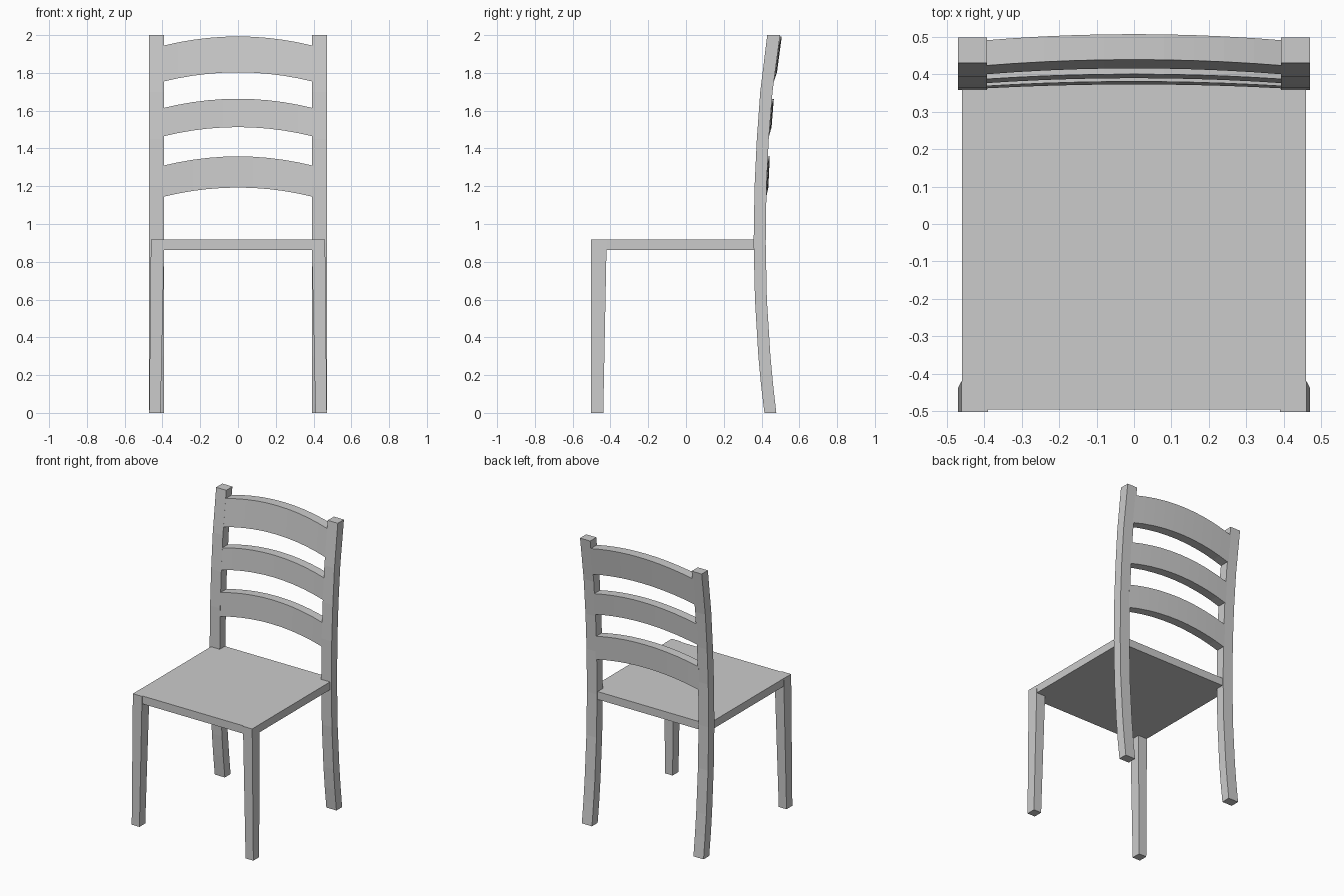
import bpy

if "Cube" in bpy.data.objects:
    bpy.data.objects.remove(bpy.data.objects["Cube"])

# Side curve of the back posts: (z, front y, back y)
POST = [(0, .415, .478), (.15, .397, .461), (.3, .383, .447), (.6, .365, .428),
        (.9, .358, .422), (1.2, .363, .426), (1.45, .375, .438),
        (1.7, .393, .458), (2, .43, .498)]


def loft(name, rings):
    """Skin a closed solid through a list of four-cornered sections."""
    verts = [p for ring in rings for p in ring]
    faces = [(0, 1, 2, 3), tuple(len(verts) - k for k in (1, 2, 3, 4))]
    for i in range(len(rings) - 1):
        a, b = 4 * i, 4 * i + 4
        for k in range(4):
            n = (k + 1) % 4
            faces.append((a + n, a + k, b + k, b + n))
    mesh = bpy.data.meshes.new(name)
    mesh.from_pydata(verts, [], faces)
    mesh.validate()
    obj = bpy.data.objects.new(name, mesh)
    bpy.context.collection.objects.link(obj)
    bpy.context.view_layer.objects.active = obj
    bpy.ops.object.mode_set(mode='EDIT')
    bpy.ops.mesh.select_all(action='SELECT')
    bpy.ops.mesh.normals_make_consistent(inside=False)
    bpy.ops.object.mode_set(mode='OBJECT')
    return obj


def rect(x0, x1, y0, y1, z):
    return [(x0, y0, z), (x1, y0, z), (x1, y1, z), (x0, y1, z)]


def mirror(obj):
    obj.modifiers.new("mirror", 'MIRROR')


def post_y(z):
    """Front and back y of the post at height z."""
    for (z0, f0, b0), (z1, f1, b1) in zip(POST, POST[1:]):
        if z <= z1:
            t = (z - z0) / (z1 - z0)
            return f0 + t * (f1 - f0), b0 + t * (b1 - b0)


# Seat board
loft("seat", [rect(-.46, .46, -.495, .415, z) for z in (.862, .917)])

# Tapered front legs
mirror(loft("front_leg", [rect(.41, .47, -.502, -.438, 0),
                          rect(.39, .461, -.502, -.42, .917)]))

# Curved back legs running up into the back posts
mirror(loft("back_post", [rect(.392, .47, f, b, z) for z, f, b in POST]))

# Arched back slats, bowed up and backward: (name, low z, high z) at the ends
SEGMENTS = 10
for name, low, high in [("lower_slat", 1.143, 1.308),
                        ("middle_slat", 1.463, 1.613),
                        ("top_slat", 1.753, 1.943)]:
    rings = []
    for i in range(SEGMENTS + 1):
        x = -.4 + .8 * i / SEGMENTS
        arch = 1 - (x / .4) ** 2
        z0, z1, bow = low + .05 * arch, high + .05 * arch, .01 * arch
        (f0, b0), (f1, b1) = post_y(z0), post_y(z1)
        rings.append([(x, f0 + bow, z0), (x, b0 + bow, z0),
                      (x, b1 + bow, z1), (x, f1 + bow, z1)])
    loft(name, rings)
